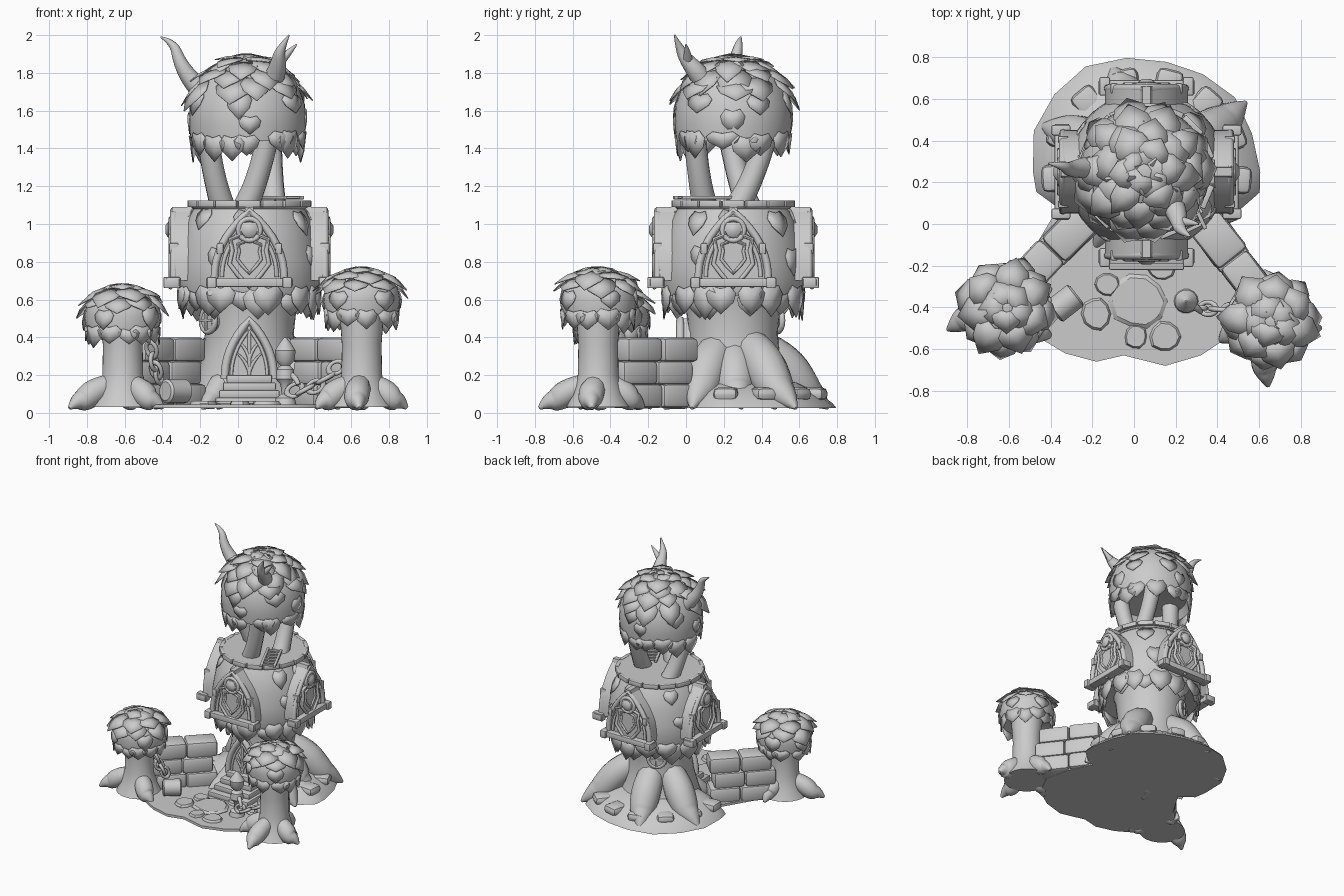
import bpy, bmesh, math, random
from math import sin, cos, pi, radians
from mathutils import Vector, Matrix

random.seed(4)
if "Cube" in bpy.data.objects:
    bpy.data.objects.remove(bpy.data.objects["Cube"])

grey = bpy.data.materials.new("plain grey")
grey.use_nodes = True
grey.diffuse_color = (0.6, 0.6, 0.6, 1)
grey.node_tree.nodes["Principled BSDF"].inputs["Base Color"].default_value = (0.6, 0.6, 0.6, 1)

CX, CY = 0.06, 0.25
CENTRE = Matrix.Translation((CX, CY, 0))


def turn(deg):
    """Frame on the main tower; local -y points outward."""
    return CENTRE @ Matrix.Rotation(radians(deg), 4, 'Z')


def add(name, mesh, angle=35):
    mesh.materials.append(grey)
    for p in mesh.polygons:
        p.use_smooth = True
    mesh.set_sharp_from_angle(angle=radians(angle))
    ob = bpy.data.objects.new(name, mesh)
    bpy.context.collection.objects.link(ob)
    return ob


def finish(name, bm, mat, angle=35):
    bmesh.ops.recalc_face_normals(bm, faces=bm.faces)
    bm.transform(mat)
    mesh = bpy.data.meshes.new(name)
    bm.to_mesh(mesh)
    bm.free()
    return add(name, mesh, angle)


def lathe(name, prof, mat, n=32, wobble=0.0):
    bm = bmesh.new()
    scale = [1 + random.uniform(-wobble, wobble) for _ in range(n)]
    rings = [[bm.verts.new((r * scale[i] * cos(2 * pi * i / n), r * scale[i] * sin(2 * pi * i / n), z))
              for i in range(n)] for r, z in prof]
    for a, b in zip(rings, rings[1:]):
        for i in range(n):
            bm.faces.new((a[i], a[(i + 1) % n], b[(i + 1) % n], b[i]))
    bm.faces.new(rings[0])
    bm.faces.new(rings[-1])
    return finish(name, bm, mat)


def tube(name, pts, radii, mat=Matrix(), cyclic=False, smooth=True, res=4):
    cu = bpy.data.curves.new(name, 'CURVE')
    cu.dimensions, cu.bevel_depth, cu.bevel_resolution, cu.use_fill_caps = '3D', 1.0, res - 2, True
    s = cu.splines.new('NURBS' if smooth else 'POLY')
    s.points.add(len(pts) - 1)
    for i, p in enumerate(pts):
        s.points[i].co = (*p, 1)
        s.points[i].radius = radii[i] if isinstance(radii, (list, tuple)) else radii
    s.use_cyclic_u = cyclic
    if smooth:
        s.use_endpoint_u, s.order_u, s.resolution_u = True, 3, 5
    ob = bpy.data.objects.new(name, cu)
    bpy.context.collection.objects.link(ob)
    mesh = bpy.data.meshes.new_from_object(ob.evaluated_get(bpy.context.evaluated_depsgraph_get()))
    bpy.data.objects.remove(ob)
    mesh.materials.clear()
    mesh.transform(mat)
    return add(name, mesh, 50)


def block(name, size, loc, mat=Matrix(), bevel=0.01, rot=0.0):
    bm = bmesh.new()
    bmesh.ops.create_cube(bm, size=1)
    bm.transform(Matrix.Diagonal((*size, 1)))
    bmesh.ops.bevel(bm, geom=bm.edges[:], offset=bevel, segments=2, profile=0.5, affect='EDGES')
    return finish(name, bm, mat @ Matrix.Translation(loc) @ Matrix.Rotation(rot, 4, 'Z'))


def prism(name, outline, y0, y1, mat):
    """Outline in x, z pushed along y."""
    bm = bmesh.new()
    f = bm.faces.new([bm.verts.new((x, y0, z)) for x, z in outline])
    ext = bmesh.ops.extrude_face_region(bm, geom=[f], use_keep_orig=True)
    bmesh.ops.translate(bm, vec=(0, y1 - y0, 0), verts=[v for v in ext["geom"] if isinstance(v, bmesh.types.BMVert)])
    return finish(name, bm, mat)


def arch(w, h, z, n=8, power=2.2):
    side = [(w / 2 * (1 - (i / n) ** power), z + h * i / n) for i in range(n + 1)]
    return side + [(-x, zz) for x, zz in reversed(side[:-1])]


def ring(name, r, thick, mat):
    pts = [(r * cos(i * pi / 8), 0, r * sin(i * pi / 8)) for i in range(16)]
    return tube(name, pts, thick, mat, True, False)


# Leaf plates laid over a domed profile
LEAF = [(0, 0), (.3, -.1), (.5, .2), (.42, .55), (0, 1), (-.42, .55), (-.5, .2), (-.3, -.1)]


def along(prof, t):
    f = max(0, min(t, 0.999)) * (len(prof) - 1)
    i = int(f)
    a, b = Vector(prof[i]), Vector(prof[i + 1])
    return a.lerp(b, f - i), (a - b).normalized()


def leaves(name, prof, rows, mat):
    bm = bmesh.new()
    size = prof[0][0]
    for t, count, width, length, lift in rows:
        off = random.random() * pi
        for k in range(count):
            a = off + 2 * pi * k / count + random.uniform(-.15, .15)
            w, l = width * random.uniform(.85, 1.15), length * random.uniform(.75, 1.25)
            (r, z), (dr, dz) = along(prof, t + random.uniform(-.03, .03))
            out, side = Vector((cos(a), sin(a), 0)), Vector((-sin(a), cos(a), 0))
            base = out * r + Vector((0, 0, z))
            down = out * dr + Vector((0, 0, dz))
            nor = out * -dz + Vector((0, 0, dr))
            droop = l * l / (2.4 * size) if t > .1 else 0

            def spot(u, v):
                bend = .008 + lift * v - droop * v * v - (u * w) ** 2 / (2 * size)
                return bm.verts.new(base + side * u * w + down * v * l + nor * bend)
            mid = spot(0, .4)
            vs = [spot(u, v) for u, v in LEAF]
            for i in range(len(vs)):
                bm.faces.new((vs[i], vs[(i + 1) % len(vs)], mid))
    ob = finish(name, bm, mat, 50)
    m = ob.modifiers.new("thickness", 'SOLIDIFY')
    m.thickness = 0.006


# Ground: front plate, back mound and stones
front = [(-.35, .1), (-.5, -.15), (-.58, -.35), (-.48, -.53), (-.33, -.62), (-.18, -.66), (-.05, -.63),
         (.15, -.68), (.32, -.63), (.47, -.53), (.56, -.35), (.52, -.15), (.4, .1)]
prism("ground_plate", front, -.045, -.025, Matrix.Rotation(radians(-90), 4, 'X'))
mound = lathe("ground_mound", [(.56, .025), (.54, .05), (.46, .11), (.35, .16), (.2, .19)], CENTRE, 18, .05)
for v in mound.data.vertices:
    if v.co.y < CY:
        v.co.y = CY + (v.co.y - CY) * .5
for i, (x, y, sx, sy) in enumerate([(.02, -.37, .27, .27), (-.18, -.43, .14, .16), (-.13, -.29, .12, .11),
                                    (.01, -.54, .11, .12), (.15, -.54, .15, .15), (.13, -.22, .13, .09)]):
    lathe(f"path_stone_{i}", [(.5, -.5), (.5, .1), (.43, .5)], Matrix.Translation((x, y, .045))
          @ Matrix.Diagonal((sx, sy, .035, 1)), 10, .08)
for i in range(8):
    a = radians(-5 + i * 27)
    block(f"mound_stone_{i}", (.15, .13, .07), (CX + .43 * cos(a), CY + .43 * sin(a), .1), bevel=.03, rot=a)

# Main trunk and its roots
lathe("main_trunk", [(.34, .03), (.29, .15), (.25, .3), (.235, .42), (.255, .6), (.28, .68)], CENTRE)


def root(name, mat, reach, height, thick):
    tube(name, [(0, -.25 * reach, height * 1.15), (0, -.5 * reach, height * .9), (0, -.72 * reach, max(height * .4, thick * 1.1)),
                (.02, -.88 * reach, thick * .6 + .02), (.03, -reach, .025)],
         [thick * .9, thick * 1.15, thick * 1.05, thick * .6, .01], mat, res=6)


for i, (deg, reach, height, thick) in enumerate([(60, .49, .31, .1), (122, .58, .32, .1), (92, .42, .29, .1),
                                                 (195, .53, .31, .1), (243, .55, .31, .1), (322, .44, .19, .06)]):
    root(f"main_root_{i}", turn(deg), reach, height, thick)

# Middle dome with leaf skirt
dome = [(.365, .62), (.385, .7), (.38, .8), (.36, .92), (.33, 1.02), (.29, 1.09)]
lathe("middle_dome", [(.25, .64)] + dome, CENTRE, 40)
leaves("skirt_leaves", dome, [(.08, 17, .16, .14, .03), (.02, 17, .15, .11, .01), (.5, 8, .11, .11, .005),
                              (.92, 8, .12, .13, .01)], CENTRE)

# Four dormers with crest and ledge
for k in range(4):
    m = turn(90 * k)
    prism("dormer_body", arch(.4, .385, .7, power=2.6), -.1, -.395, m)
    prism("dormer_roof_rib", [(-.045, 1.0), (.045, 1.0), (.02, 1.09), (-.02, 1.09)], -.1, -.41, m)
    tube("dormer_frame", [(x, -.4, z) for x, z in arch(.37, .36, .71)], .02, m, smooth=False)
    tube("dormer_inner_frame", [(x, -.4, z) for x, z in arch(.29, .29, .72)], .011, m, smooth=False)
    shield = [(0, .665), (.06, .73), (.105, .79), (.09, .86), (.1, .92), (.05, .94), (.03, 1.0)]
    shield += [(-x, z) for x, z in reversed(shield[1:])]
    prism("crest_plate", shield, -.38, -.415, m)
    tube("crest_rim", [(x, -.417, z) for x, z in shield], .012, m, True, False)
    tube("crest_inner_rim", [(x * .6, -.417, .85 + (z - .85) * .6) for x, z in shield], .009, m, True, False)
    lathe("crest_disc", [(.042, 0), (.042, .02), (.02, .035)], m @ Matrix.Translation((0, -.41, .97))
          @ Matrix.Rotation(radians(90), 4, 'X'), 20)
    ring("crest_ring", .058, .014, m @ Matrix.Translation((0, -.415, .97)))
    block("ledge", (.46, .07, .045), (0, -.405, .69), m, .006)
    for s in (-1, 1):
        block("ledge_end", (.05, .09, .06), (s * .2, -.41, .69), m, .008)
        block("frame_bracket", (.035, .05, .06), (s * .155, -.4, .87), m, .008)

# Platform with rim and a ladder lying on it
lathe("platform", [(.3, 1.08), (.31, 1.09), (.31, 1.122)], CENTRE)
for i in range(16):
    block(f"rim_plank_{i}", (.118, .03, .036), (0, -.313, 1.107), turn(i * 22.5), .005)
lad = Matrix.Translation((.23, .1, 1.14)) @ Matrix.Rotation(radians(25), 4, 'Z')
for s in (-1, 1):
    block("ladder_rail", (.02, .32, .018), (s * .05, 0, 0), lad, .004)
for i in range(6):
    block("ladder_rung", (.1, .018, .014), (0, -.13 + i * .052, 0), lad, .003)

# Leaning posts and upper cap
for i, (a, b) in enumerate([((-.08, .33), (-.17, .22)), ((.04, .1), (.17, .04)), ((.19, .27), (.17, .44))]):
    mid = ((a[0] + b[0]) / 2 + (b[0] - a[0]) * .2, (a[1] + b[1]) / 2 + (b[1] - a[1]) * .2)
    tube(f"leaning_post_{i}", [(*a, 1.09), (*mid, 1.28), (*b, 1.55)], [.068, .052, .065], res=6)
upper = [(.3, 1.44), (.312, 1.53), (.305, 1.63), (.27, 1.73), (.21, 1.81), (.12, 1.87), (.02, 1.895)]
UP = Matrix.Translation((.05, CY, 0))
lathe("upper_cap", [(.02, 1.54), (.27, 1.5)] + upper, UP, 40)
leaves("upper_cap_leaves", upper, [(.05, 15, .16, .11, .0), (.25, 4, .12, .11, .0), (.42, 6, .15, .13, .01),
       (.55, 10, .18, .15, .035), (.68, 10, .17, .15, .035), (.8, 8, .17, .15, .03), (.9, 6, .16, .14, .025),
       (.98, 5, .14, .13, .015)], UP)

# Horns
tube("long_horn", [(-.17, .27, 1.68), (-.25, .27, 1.76), (-.31, .26, 1.86), (-.34, .28, 1.96), (-.41, .29, 1.99)],
     [.06, .05, .035, .022, .004], res=6)
tube("branched_horn", [(.16, .13, 1.7), (.2, .07, 1.79), (.215, .01, 1.86), (.22, -.03, 1.92), (.27, -.06, 2.0)],
     [.06, .055, .04, .026, .004], res=6)
tube("horn_branch", [(.21, .01, 1.85), (.26, .01, 1.9), (.31, .0, 1.95)], [.03, .022, .004], res=6)

# Door, steps and round windows
D = CENTRE
prism("door_panel", arch(.25, .3, .2), -.2, -.275, D)
tube("door_frame", [(x, -.28, z) for x, z in arch(.26, .31, .18)], .022, D, smooth=False)
tube("door_inner_frame", [(x, -.282, z) for x, z in arch(.19, .25, .19)], .009, D, smooth=False)
tube("door_stem", [(0, -.28, .2), (0, -.28, .46)], .01, D, smooth=False)
for s in (-1, 1):
    for z in (.22, .29):
        tube("door_branch", [(0, -.28, z), (s * .02, -.28, z + .06), (s * .07, -.28, z + .1)], [.011, .009, .004], D)
for i in range(4):
    block(f"step_{i}", (.36 - i * .04, .3 - i * .05, .042), (0, -.32 + i * .025, .06 + i * .04), D, .008)
for deg in (-55, -150):
    m = turn(deg) @ Matrix.Translation((0, -.265, .49))
    ring("round_window_frame", .062, .016, m)
    lathe("round_window_pane", [(.06, -.04), (.06, .01)], m @ Matrix.Rotation(radians(90), 4, 'X'), 20)
    block("window_bar", (.11, .02, .014), (0, -.01, 0), m, .003)
    block("window_post", (.014, .02, .11), (0, -.01, 0), m, .003)

# Two small side towers
for tag, x, y, top, turns in (("right", -.61, -.4, .68, ((285, .3), (50, .25), (165, .22))),
                              ("left", .655, -.465, .77, ((-8, .31), (75, .24), (180, .24), (285, .26)))):
    m = Matrix.Translation((x, y, 0))
    lathe(f"{tag}_small_trunk", [(.17, .03), (.135, .1), (.108, .2), (.105, .36), (.12, top - .2)], m)
    cap = [(r, top + dz) for r, dz in ((.19, -.25), (.205, -.17), (.19, -.1), (.14, -.04), (.07, -.01), (.01, 0))]
    lathe(f"{tag}_small_cap", [(.1, top - .22)] + cap, m, 28)
    leaves(f"{tag}_small_cap_leaves", cap, [(.04, 12, .13, .09, .01), (.3, 5, .13, .1, .01), (.5, 8, .16, .11, .035),
                                            (.7, 7, .17, .14, .03), (.95, 5, .16, .14, .015)], m)
    for i, (deg, reach) in enumerate(turns):
        root(f"{tag}_small_root_{i}", m @ Matrix.Rotation(radians(deg), 4, 'Z'), reach, .13, .062)

# Stone walls between the towers
for tag, p, q in (("right", (-.23, .03), (-.56, -.3)), ("left", (.34, .01), (.62, -.36))):
    p, q = Vector((*p, 0)), Vector((*q, 0))
    rot = math.atan2((q - p).y, (q - p).x)
    for c in range(3):
        shift = .05 if c % 2 else -.02
        for i in range(2):
            loc = p.lerp(q, (i + .5) / 2 + shift) + Vector((0, 0, .09 + c * .122))
            block(f"{tag}_wall_stone", ((q - p).length / 2, .17 + random.uniform(-.01, .02), .128), loc,
                  bevel=.025, rot=rot + random.uniform(-.04, .04))

# Chains, log and lamp post
for tag, a, b in (("right", (-.47, -.42, .42), (-.42, -.34, .2)), ("left", (.52, -.42, .24), (.3, -.4, .12))):
    a, b = Vector(a), Vector(b)
    for i in range(5):
        loc = a.lerp(b, i / 4) - Vector((0, 0, .04 * sin(pi * i / 4)))
        m = Matrix.Translation(loc) @ (b - a).to_track_quat('X', 'Z').to_matrix().to_4x4()
        ring(f"{tag}_chain_link", .034, .012, m @ Matrix.Rotation(pi / 2 * (i % 2), 4, 'X') @ Matrix.Diagonal((1.3, 1, .9, 1)))
lathe("log", [(.05, -.07), (.064, -.06), (.064, .06), (.05, .07)], Matrix.Translation((-.33, -.38, .115))
      @ Matrix.Rotation(radians(-52), 4, 'Z') @ Matrix.Rotation(radians(90), 4, 'X'), 16)
lathe("lamp_post", [(.06, .04), (.05, .08), (.02, .1), (.025, .15), (.05, .18), (.045, .23), (.025, .25), (.05, .28),
                    (.055, .33), (.03, .37), (.005, .4)], Matrix.Translation((.25, -.37, 0)), 14)
tube("lamp_arm", [(.25, -.37, .2), (.3, -.4, .21), (.32, -.42, .15)], [.02, .018, .012])
